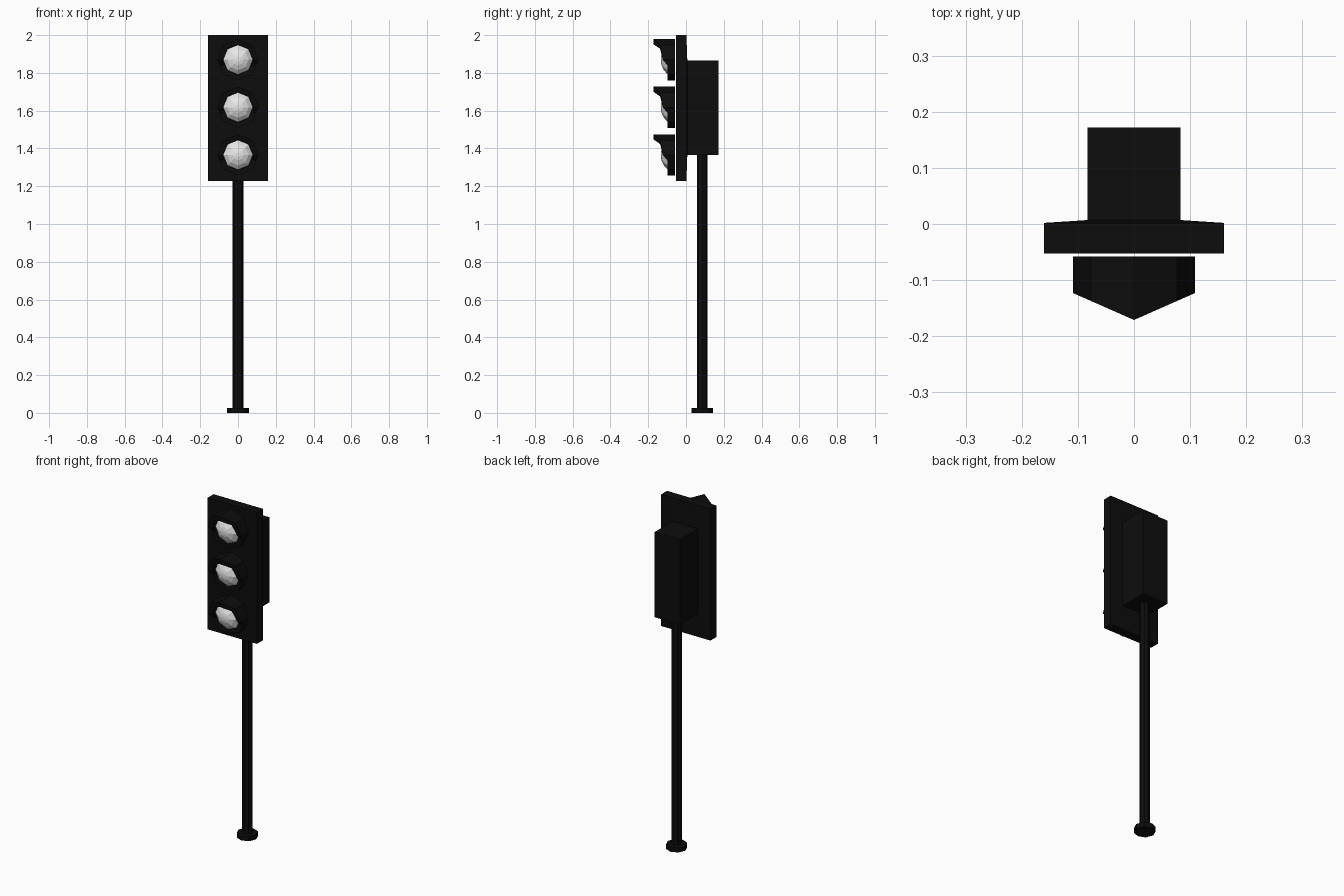
import bpy, bmesh, math

cube = bpy.data.objects.get("Cube")
if cube:
    bpy.data.objects.remove(cube, do_unlink=True)


def material(name, value):
    mat = bpy.data.materials.new(name)
    mat.use_nodes = True
    colour = (value, value, value, 1)
    mat.diffuse_color = colour
    mat.node_tree.nodes["Principled BSDF"].inputs["Base Color"].default_value = colour
    return mat


black = material("black paint", 0.004)
pale = material("pale lens", 0.8)


def loft(name, rings, mat, closed=False):
    """Join equal-length point rings with quads; cap the ends unless closed."""
    bm = bmesh.new()
    loops = [[bm.verts.new(p) for p in ring] for ring in rings]
    pairs = list(zip(loops, loops[1:]))
    if closed:
        pairs.append((loops[-1], loops[0]))
    else:
        bm.faces.new(loops[0])
        bm.faces.new(loops[-1])
    for a, b in pairs:
        for i in range(len(a)):
            j = (i + 1) % len(a)
            bm.faces.new((a[i], a[j], b[j], b[i]))
    bmesh.ops.recalc_face_normals(bm, faces=bm.faces)
    mesh = bpy.data.meshes.new(name)
    bm.to_mesh(mesh)
    bm.free()
    mesh.materials.append(mat)
    obj = bpy.data.objects.new(name, mesh)
    bpy.context.collection.objects.link(obj)
    return obj


def rectangle(y, half, low, high):
    return [(-half, y, low), (half, y, low), (half, y, high), (-half, y, high)]


def octagon(radius):
    return [(radius * math.sin(k * math.pi / 4), radius * math.cos(k * math.pi / 4))
            for k in range(8)]


# Front board, its shallow sloped back and the rear box
loft("signal_housing", [
    rectangle(-0.053, 0.16, 1.228, 2.0),
    rectangle(0.002, 0.16, 1.228, 2.0),
    rectangle(0.007, 0.083, 1.365, 1.865),
    rectangle(0.172, 0.083, 1.365, 1.865)], black)

# Octagonal pole and foot
POLE_Y = 0.087
for name, radius, low, high in (("pole", 0.028, 0.02, 1.37), ("foot", 0.057, 0, 0.027)):
    loft(name, [[(x, y + POLE_Y, z) for x, y in octagon(radius)] for z in (low, high)], black)

# Visor outline on a unit octagon: side, height, front depth
s = math.sqrt(0.5)
half = [(0, 1, -0.171), (s, s, -0.137), (1, 0, -0.123),
        (0.88, -0.29, -0.097), (s, -s, -0.097), (0, -1, -0.097)]
outline = half + [(-x, z, y) for x, z, y in half[-2:0:-1]]


def visor_ring(radius, centre, back=None):
    return [(x * radius, y if back is None else back, centre + z * radius)
            for x, z, y in outline]


# Three hooded lamps
for label, centre in (("top", 1.87), ("middle", 1.618), ("bottom", 1.366)):
    loft(label + "_visor", [
        visor_ring(0.109, centre, -0.058), visor_ring(0.109, centre),
        visor_ring(0.081, centre), visor_ring(0.081, centre, -0.058)], black, closed=True)
    dome = [(-0.059, 0.079), (-0.096, 0.079), (-0.117, 0.056), (-0.129, 0.03), (-0.133, 0.012)]
    loft(label + "_lens", [[(x, y, centre + z) for x, z in octagon(r)] for y, r in dome], pale)
